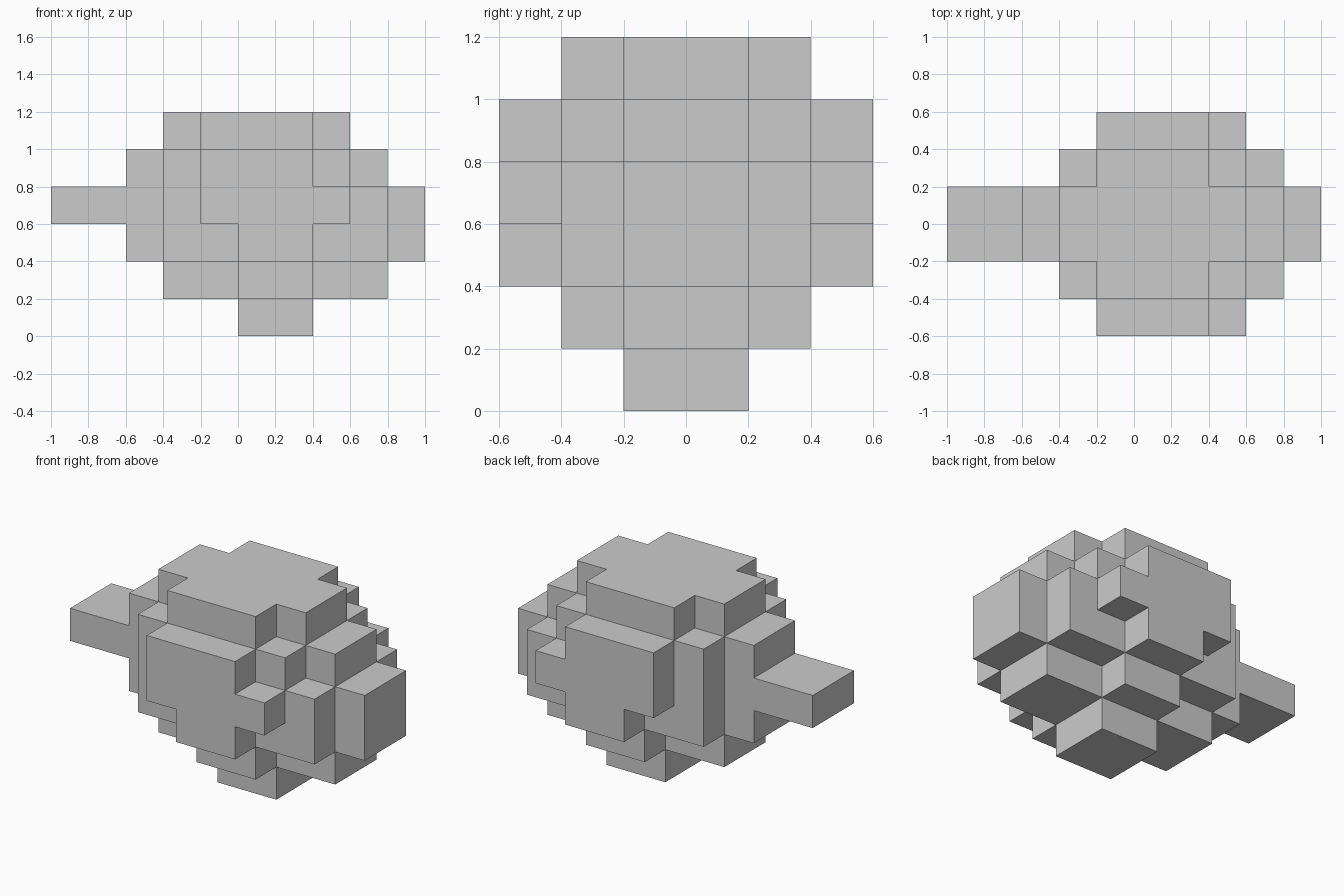
import bpy, bmesh
from mathutils import Vector

if "Cube" in bpy.data.objects:
    bpy.data.objects.remove(bpy.data.objects["Cube"])

S = 0.2  # block size

# Side profiles as rows of blocks: z row -> (first x, last x), one table per half depth
CORE = {0: (0, 1), 1: (-2, 3), 2: (-3, 4), 3: (-5, 4), 4: (-3, 3), 5: (-2, 2)}
MIDDLE = {1: (0, 1), 2: (-2, 3), 3: (-2, 3), 4: (-2, 2), 5: (-1, 1)}
OUTER = {2: (0, 1), 3: (-1, 2), 4: (-1, 1)}

# Fill the block set, mirrored across y = 0
blocks = set()
for depth, rows in enumerate((CORE, MIDDLE, OUTER)):
    for z, (first, last) in rows.items():
        for x in range(first, last + 1):
            blocks |= {(x, depth, z), (x, -1 - depth, z)}


def build(name, cells):
    """Make one object from the exposed faces of its blocks."""
    bm = bmesh.new()
    for cell in cells:
        for axis in range(3):
            for sign in (-1, 1):
                n = [0, 0, 0]
                n[axis] = sign
                if tuple(c + d for c, d in zip(cell, n)) in blocks:
                    continue
                normal = Vector(n)
                u = Vector([float(a == (axis + 1) % 3) for a in range(3)])
                v = normal.cross(u)
                mid = Vector(cell) + Vector((0.5, 0.5, 0.5)) + normal * 0.5
                corners = [mid + (u * a + v * b) * 0.5
                           for a, b in ((-1, -1), (1, -1), (1, 1), (-1, 1))]
                bm.faces.new([bm.verts.new(p * S) for p in corners])
    # Weld the blocks and merge coplanar faces
    bmesh.ops.remove_doubles(bm, verts=bm.verts[:], dist=0.001)
    bmesh.ops.dissolve_limit(bm, angle_limit=0.01, verts=bm.verts[:], edges=bm.edges[:])
    mesh = bpy.data.meshes.new(name)
    bm.to_mesh(mesh)
    bm.free()
    obj = bpy.data.objects.new(name, mesh)
    bpy.context.collection.objects.link(obj)
    return obj


# Rounded stepped body, and the flat tail sticking out at -x
build("body", sorted(c for c in blocks if c[0] >= -3))
build("tail", sorted(c for c in blocks if c[0] < -3))
